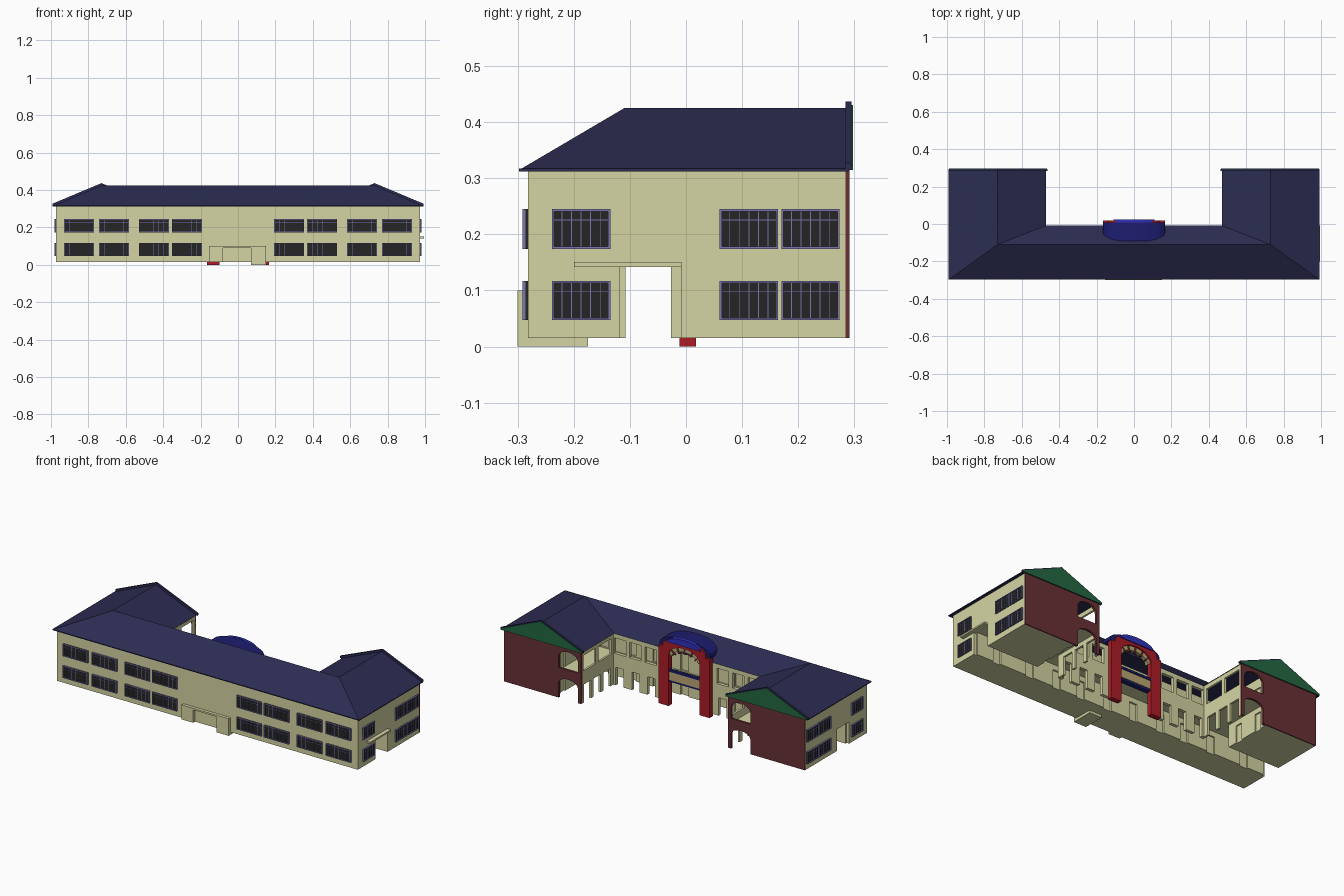
import bpy, bmesh, math
from mathutils import Vector

if "Cube" in bpy.data.objects:
    bpy.data.objects.remove(bpy.data.objects["Cube"])


def mat(name, r, g, b):
    m = bpy.data.materials.new(name)
    m.diffuse_color = (r, g, b, 1)
    m.use_nodes = True
    m.node_tree.nodes["Principled BSDF"].inputs["Base Color"].default_value = m.diffuse_color
    return m


CREAM = mat("cream", .66, .66, .37)
NAVY = mat("navy", .025, .025, .085)
BLUE = mat("blue", .012, .012, .16)
BRIGHT = mat("bright_blue", .03, .03, .5)
MAROON = mat("maroon", .14, .03, .035)
RED = mat("red", .42, .012, .02)
GREEN = mat("green", .018, .14, .055)
TAN = mat("tan", .5, .38, .17)
GLASS = mat("glass", .018, .018, .018)
LILAC = mat("lilac", .2, .18, .42)


def finish(name, bm, material, mirror):
    bmesh.ops.recalc_face_normals(bm, faces=bm.faces[:])
    me = bpy.data.meshes.new(name)
    bm.to_mesh(me)
    bm.free()
    me.materials.append(material)
    ob = bpy.data.objects.new(name, me)
    bpy.context.collection.objects.link(ob)
    if mirror:
        ob.modifiers.new("mirror", 'MIRROR').use_mirror_merge = False
    return ob


def boxes(name, items, material, mirror=False):
    # each item: x0, x1, y0, y1, z0, z1
    bm = bmesh.new()
    for x0, x1, y0, y1, z0, z1 in items:
        vs = bmesh.ops.create_cube(bm, size=1)['verts']
        for v in vs:
            v.co = ((x0 + x1) / 2 + v.co.x * (x1 - x0),
                    (y0 + y1) / 2 + v.co.y * (y1 - y0),
                    (z0 + z1) / 2 + v.co.z * (z1 - z0))
    return finish(name, bm, material, mirror)


def extrude(bm, vec):
    ret = bmesh.ops.extrude_face_region(bm, geom=bm.faces[:], use_keep_orig=True)
    bmesh.ops.translate(bm, vec=vec, verts=[g for g in ret['geom'] if isinstance(g, bmesh.types.BMVert)])


def prism(name, pts, y0, y1, material, mirror=False):
    # x-z outline pushed along y
    bm = bmesh.new()
    bm.faces.new([bm.verts.new((x, y0, z)) for x, z in pts])
    extrude(bm, Vector((0, y1 - y0, 0)))
    return finish(name, bm, material, mirror)


def wall(name, axis, u0, u1, z0, z1, d, thick, holes, material, mirror=True):
    # wall running along axis, with rectangular holes (u0, u1, z0, z1)
    us = sorted({u0, u1, *[h[0] for h in holes], *[h[1] for h in holes]})
    zs = sorted({z0, z1, *[h[2] for h in holes], *[h[3] for h in holes]})
    bm = bmesh.new()
    co = (lambda u, z: (u, d, z)) if axis == 'x' else (lambda u, z: (d, u, z))
    grid = {}

    def vert(u, z):
        if (u, z) not in grid:
            grid[u, z] = bm.verts.new(co(u, z))
        return grid[u, z]
    for a, b in zip(us, us[1:]):
        for c, e in zip(zs, zs[1:]):
            mu, mz = (a + b) / 2, (c + e) / 2
            if not any(h[0] < mu < h[1] and h[2] < mz < h[3] for h in holes):
                bm.faces.new([vert(a, c), vert(b, c), vert(b, e), vert(a, e)])
    extrude(bm, Vector((0, thick, 0)) if axis == 'x' else Vector((thick, 0, 0)))
    return finish(name, bm, material, mirror)


B, M, T = .015, .145, .315   # base, upper floor underside, eave

# Solid rooms
boxes("front_rooms", [(-.972, .972, -.282, -.118, B, T)], CREAM)
boxes("wing_rooms", [(.648, .972, -.008, .284, B, T)], CREAM, True)
boxes("wing_end_wall", [(.64, .972, .284, .291, B, T)], MAROON, True)
boxes("passage_end_wall", [(.957, .972, -.118, -.008, M - .003, T)], CREAM, True)
boxes("passage_ledge", [(.972, .995, -.2, -.008, M - .003, M + .006)], CREAM)

# Upper corridor floors
boxes("corridor_floor", [(-.96, .96, -.118, -.01, M, M + .012)], CREAM)
boxes("wing_corridor_floor", [(.485, .648, -.01, .285, M, M + .012)], CREAM, True)

# Corridor walls with doorways
doors = [(x, x + .05, z, z + .1) for x in (.06, .24, .4, .58, .8) for z in (B, .16)]
wall("room_door_wall", 'x', 0, .955, B, T, -.118, .01, doors, CREAM)
wdoors = [(y, y + .045, z, z + .1) for y in (.05, .2) for z in (B, .16)]
wall("wing_door_wall", 'y', -.008, .284, B, T, .64, .008, wdoors, CREAM)

# Open arcades facing the courtyard
holes = [(x, x + .075, .2, .29) for x in (.195, .295, .395)]
holes += [(x, x + .05, B, .12) for x in (.205, .305, .41)]
wall("court_arcade", 'x', .155, .487, B, T, -.027, .019, holes, CREAM)
holes = [(.01, .13, .2, .29), (.155, .27, .2, .29),
         (.02, .085, B, .12), (.11, .175, B, .12), (.2, .265, B, .12)]
wall("wing_arcade", 'y', -.008, .284, B, T, .475, .012, holes, CREAM)


def arch(x0, x1, z0, z1, leg, spring, rise):
    c, r = (x0 + x1) / 2, (x1 - x0) / 2 - leg
    arc = [(c + r * math.cos(math.pi * i / 10), spring + rise * math.sin(math.pi * i / 10)) for i in range(11)]
    return [(x0, z0), (x0, z1), (x1, z1), (x1, z0), (c + r, z0)] + arc + [(c - r, z0)]


# Arched ends of the wing corridors
prism("wing_arch_lower", arch(.475, .64, B, .16, .02, .1, .035), .278, .291, MAROON, True)
prism("wing_arch_upper", arch(.475, .64, .19, T, .02, .255, .04), .278, .291, MAROON, True)
boxes("wing_parapet", [(.475, .64, .278, .291, .16, .19)], MAROON, True)

# Hipped roof, right half mirrored
bm = bmesh.new()
R = .425
P = {k: bm.verts.new(v) for k, v in {
    'a': (0, -.297, T), 'b': (.99, -.297, T), 'c': (.99, .29, T), 'd': (.47, .29, T), 'e': (.47, -.008, T),
    'f': (0, -.008, T), 'g': (0, -.11, R), 'h': (.73, -.11, R), 'i': (.73, .29, R)}.items()}
for f in ("abhg", "bcih", "ideh", "efgh", "cdi", "fedcba"):
    bm.faces.new([P[k] for k in f])
finish("roof", bm, NAVY, True)
boxes("eave_edge", [(0, .992, -.298, -.285, T - .003, T + .002),
                    (.975, .992, -.285, .29, T - .003, T + .002)], NAVY, True)

# Gable ends
prism("gable_coping", [(.462, T), (.462, .327), (.73, .437), (.992, .327), (.992, T)], .284, .295, NAVY, True)
prism("gable_face", [(.465, T), (.465, .322), (.73, .431), (.989, .322), (.989, T)], .29, .298, GREEN, True)

# Windows: dark panes with lilac frames
glass, frame = [], []


def window(u0, u1, z0, z1, front):
    def put(dst, a, b, c, e, out):
        dst.append((a, b, -.282 - out, -.275, c, e) if front else (.965, .972 + out, a, b, c, e))
    put(glass, u0, u1, z0, z1, .004)
    for z in (z0, z1 - .004):
        put(frame, u0, u1, z, z + .004, .009)
    put(frame, u0, u1, z1 - .02, z1 - .0185, .006)
    for i in range(7):
        w = .004 if i in (0, 6) else .0015
        u = u0 + (u1 - u0 - w) * i / 6
        put(frame, u, u + w, z0, z1, .009 if i in (0, 6) else .006)


for z0, z1 in ((.047, .117), (.174, .245)):
    for x0 in (.193, .37, .583, .77):
        window(x0, x0 + .16, z0, z1, True)
    for y0 in (-.239, .06, .17):
        window(y0, y0 + .104, z0, z1, False)
boxes("window_glass", glass, GLASS, True)
boxes("window_frames", frame, LILAC, True)

# Front porch
boxes("porch", [(-.155, -.08, -.3, -.28, B, .1), (.07, .15, -.3, -.175, 0, .0155),
                (.07, .15, -.3, -.28, B, .1), (-.08, .07, -.3, -.28, .09, .1)], CREAM)

# Courtyard portal: red arch band with shoulders
N = 12
ang = [math.pi * i / N for i in range(N + 1)]
outer = [(.165, 0), (.165, .34), (.14, .34)] + [(.14 * math.cos(a), .35 + .057 * math.sin(a)) for a in ang]
outer += [(-.14, .34), (-.165, .34), (-.165, 0)]
inner = [(-.1, 0)] + [(-.1 * math.cos(a), .3 + .06 * math.sin(a)) for a in ang] + [(.1, 0)]
prism("portal_arch", outer + inner, -.012, .018, RED)
prism("portal_inner_arch", [(.1, .3)] + [(.1 * math.cos(a), .3 + .06 * math.sin(a)) for a in ang[1:]]
      + [(-.085 * math.cos(a), .29 + .045 * math.sin(a)) for a in ang], -.01, .01, TAN)
# Fan bars over the opening
for i in range(1, 6):
    a = math.pi * i / 6
    s, c = math.sin(a), math.cos(a)
    prism("portal_fan_bar", [(.1 * c - .005, .3 + .06 * s), (.1 * c + .005, .3 + .06 * s),
                             (.075 * c + .005, .285 + .04 * s), (.075 * c - .005, .285 + .04 * s)],
          0, .014, MAROON)
# Portal vault and front lip
vault = [(.165, .345)] + [(.165 * math.cos(a), .358 + .052 * math.sin(a)) for a in ang] + [(-.165, .345)]
vault += [(-.14 * math.cos(a), .34 + .055 * math.sin(a)) for a in ang]
prism("portal_roof", vault, -.09, .008, BLUE)
prism("portal_roof_lip", [(.11 * math.cos(a), .375 + .037 * math.sin(a)) for a in ang], .008, .024, BRIGHT)
# Balcony
boxes("balcony", [(-.1, .1, -.03, .012, .15, .198)], TAN)
boxes("balcony_rails", [(-.1, .1, .0, .016, .2, .212), (-.1, .1, -.02, .008, .138, .15)], BLUE)
